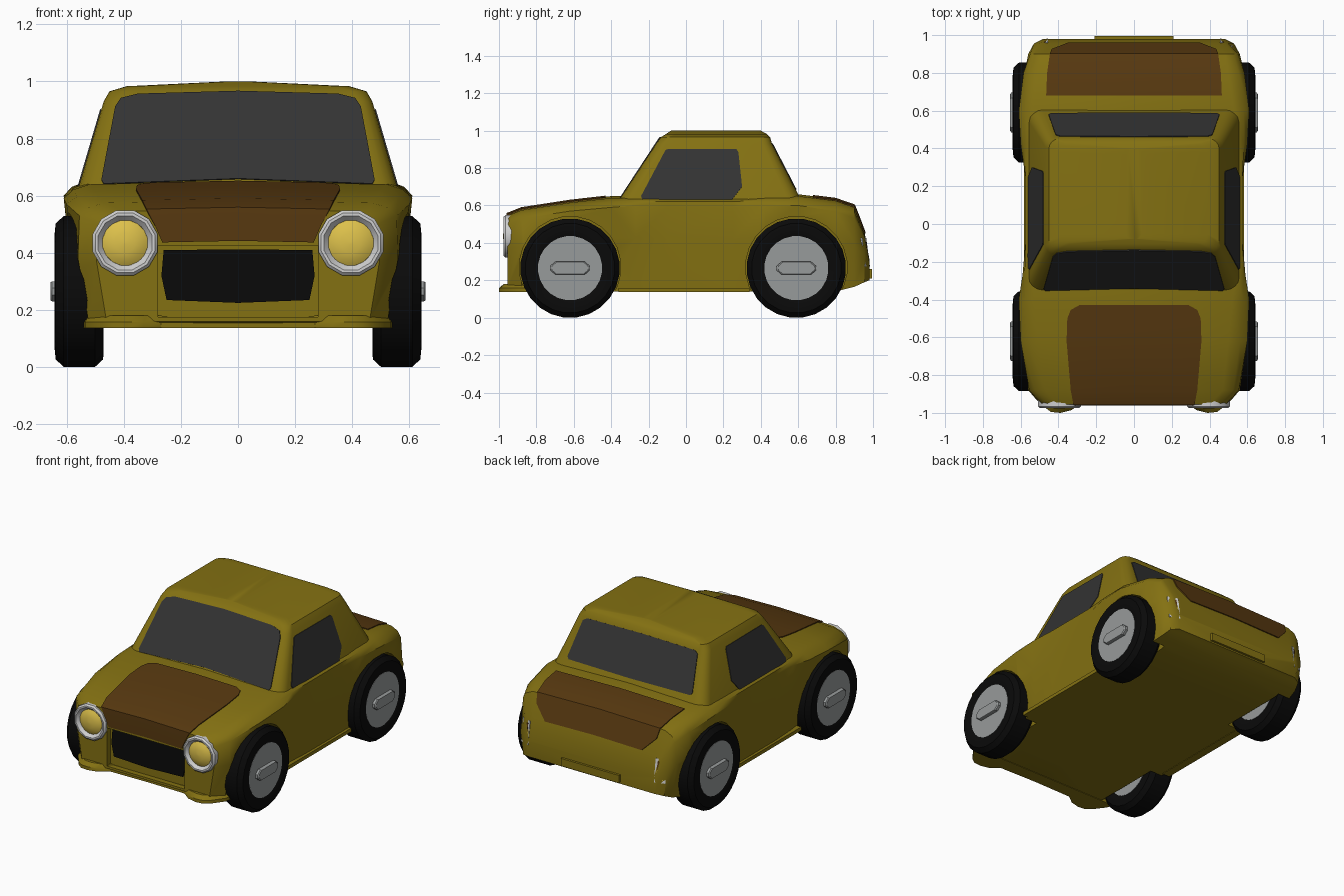
import bpy, bmesh, math
from mathutils import Vector

if "Cube" in bpy.data.objects:
    bpy.data.objects.remove(bpy.data.objects["Cube"])


def mat(name, r, g, b):
    m = bpy.data.materials.new(name)
    m.diffuse_color = (r, g, b, 1)
    m.use_nodes = True
    m.node_tree.nodes["Principled BSDF"].inputs["Base Color"].default_value = m.diffuse_color
    return m


PAINT = mat("mustard_paint", .23, .165, .006)
BROWN = mat("brown_panel", .095, .04, .005)
GLASS = mat("dark_glass", .033, .033, .033)
BLACK = mat("black_rubber", .003, .003, .003)
GREY = mat("hub_grey", .31, .325, .325)
CHROME = mat("chrome", .62, .62, .62)
LAMP = mat("lamp_yellow", .72, .53, .07)


def loft(name, rings, m, closed=False):
    """Bridge equal rings; cap the ends or join last to first."""
    bm = bmesh.new()
    vs = [[bm.verts.new(p) for p in r] for r in rings]
    n = len(rings[0])
    pairs = list(zip(vs, vs[1:])) + ([(vs[-1], vs[0])] if closed else [])
    for a, b in pairs:
        for i in range(n):
            j = (i + 1) % n
            bm.faces.new((a[i], a[j], b[j], b[i]))
    if not closed:
        bm.faces.new(vs[0])
        bm.faces.new(vs[-1])
    bmesh.ops.recalc_face_normals(bm, faces=bm.faces)
    me = bpy.data.meshes.new(name)
    bm.to_mesh(me)
    bm.free()
    me.materials.append(m)
    ob = bpy.data.objects.new(name, me)
    bpy.context.collection.objects.link(ob)
    return ob


def plate(name, pts, d, m):
    d = Vector(d)
    return loft(name, [[Vector(p) - d for p in pts], [Vector(p) + d for p in pts]], m)


def box(name, x0, x1, y0, y1, z0, z1, m):
    r = [(x0, y0), (x1, y0), (x1, y1), (x0, y1)]
    return loft(name, [[(x, y, z) for x, y in r] for z in (z0, z1)], m)


def lathe(name, axis, centre, profile, seg, m, closed=False):
    """Profile of (radius, position along axis)."""
    rings = []
    for r, a in profile:
        ring = []
        for i in range(seg):
            t = 2 * math.pi * (i + .5) / seg
            u, v = r * math.cos(t), r * math.sin(t)
            ring.append((a, centre[0] + u, centre[1] + v) if axis == 'X'
                        else (centre[0] + u, a, centre[1] + v))
        rings.append(ring)
    return loft(name, rings, m, closed)


def mirrored(half):
    """Half outline from centre line to centre line, closed by mirroring."""
    return half + [(-x, z) for x, z in reversed(half) if x > 0]


# Lower body sections: y, floor z, floor w, mid w, shoulder w, shoulder z, top w, top z
SEC = [(-.955, .16, .46, .495, .485, .50, .40, .555),
       (-.88, .14, .52, .56, .555, .53, .47, .585),
       (-.62, .14, .54, .585, .60, .57, .50, .625),
       (-.40, .14, .54, .59, .61, .59, .52, .65),
       (-.27, .14, .555, .58, .59, .60, .545, .65),
       (-.10, .14, .565, .575, .575, .59, .55, .65),
       (.25, .14, .565, .575, .575, .59, .55, .65),
       (.42, .14, .56, .585, .60, .60, .54, .655),
       (.60, .14, .56, .595, .61, .60, .53, .66),
       (.80, .14, .55, .58, .585, .57, .50, .635),
       (.90, .165, .53, .56, .55, .53, .48, .60),
       (.955, .19, .51, .53, .50, .42, .44, .455),
       (.98, .20, .46, .48, .47, .30, .43, .315)]
rings = []
for y, zb, wb, wm, ws, zs, wt, zt in SEC:
    half = [(0, zb), (wb, zb), (wm, zb + .62 * (zs - zb)), (ws, zs),
            (.5 * (ws + wt) + .012, zs + .62 * (zt - .01 - zs)), (wt, zt - .01), (0, zt)]
    rings.append([(x, y, z) for x, z in mirrored(half)])
body = loft("body", rings, PAINT)

# Wheel wells and the recess around the grille
cutters = [box("cut", -.28, .28, -1.1, -.92, .175, .425, PAINT)]
for wy in (-.62, .59):
    for s in (1, -1):
        cutters.append(lathe("cut", 'X', (wy, .27), [(.272, .455 * s), (.272, .8 * s)], 24, PAINT))
bpy.context.view_layer.objects.active = body
for c in cutters:
    c.hide_render = True
    mod = body.modifiers.new("cut", 'BOOLEAN')
    mod.operation, mod.solver, mod.object = 'DIFFERENCE', 'EXACT', c
    bpy.ops.object.modifier_apply(modifier=mod.name)
for c in cutters:
    bpy.data.objects.remove(c)


# Cabin from rounded rectangles: z, half width, front, rear, corner radius
def round_rect(z, w, f, r, rad):
    out = []
    for cx, cy, a0 in ((w - rad, r - rad, 0), (rad - w, r - rad, 90),
                       (rad - w, f + rad, 180), (w - rad, f + rad, 270)):
        for k in range(5):
            t = math.radians(a0 + 22.5 * k)
            out.append((cx + rad * math.cos(t), cy + rad * math.sin(t), z))
    return out


loft("cabin", [round_rect(*p) for p in (
    (.58, .572, -.39, .64, .08), (.64, .555, -.35, .61, .07), (.93, .47, -.16, .46, .05),
    (.965, .45, -.135, .45, .05), (.983, .39, -.105, .43, .05), (1.0, .04, -.08, .40, .03))], PAINT)

# Windows
front = mirrored([(0, .965), (.35, .955), (.41, .94), (.43, .91), (.478, .655), (.47, .64), (0, .658)])
plate("windscreen", [(x, -.35 + .655 * (z - .64), z) for x, z in front], (0, -.004, .0025), GLASS)
rear = mirrored([(0, .93), (.39, .925), (.415, .91), (.452, .705), (.44, .69), (0, .685)])
plate("rear_window", [(x, .61 - .517 * (z - .64), z) for x, z in rear], (0, .004, .002), GLASS)
side = [(-.24, .65), (-.11, .895), (-.095, .902), (.27, .90), (.28, .885),
        (.30, .70), (.23, .61), (-.22, .587)]
for s in (1, -1):
    plate("side_window", [(s * (.555 - .293 * (z - .64)), y, z) for y, z in side],
          (s * .004, 0, .001), GLASS)


# Hood and trunk lid lie on the body's top profile
def top_z(y):
    for a, b in zip(SEC, SEC[1:]):
        if a[0] <= y <= b[0]:
            return a[7] + (b[7] - a[7]) * (y - a[0]) / (b[0] - a[0])


def lid(name, rows):
    rings = []
    for y, z, w, dy, dz in rows:
        z = z or top_z(y)
        up, lo = [], []
        for x in (-w, 0, w):
            zz = z - .01 * abs(x) / .5
            up.append((x, y + .006 * dy, zz + .006 * dz))
            lo.append((x, y - .003 * dy, zz - .003 * dz))
        rings.append(up + lo[::-1])
    loft(name, rings, BROWN)


lid("hood", [(-.43, 0, .29, 0, 1), (-.455, 0, .335, 0, 1), (-.50, 0, .353, 0, 1), (-.62, 0, .357, 0, 1),
             (-.88, 0, .335, 0, 1), (-.955, 0, .32, -.7, .8), (-.955, .50, .29, -1, 0),
             (-.955, .442, .265, -1, 0)])
lid("trunk_lid", [(.68, 0, .465, 0, 1), (.80, 0, .46, 0, 1), (.90, 0, .445, .5, .9),
                  (.922, 0, .435, .9, .4), (.955, 0, .35, .9, .3)])

# Grille
plate("grille", [(x, -.923, z) for x, z in mirrored(
    [(0, .225), (.25, .235), (.268, .32), (.26, .41), (0, .412)])], (0, .004, 0), BLACK)

# Front bumper lip, dipping back in the middle
lip = mirrored([(0, -.935), (.27, -.94), (.33, -.985), (.39, -1.0), (.44, -.995),
                (.48, -.965), (.535, -.89), (.54, -.85), (0, -.85)])
loft("front_bumper", [[(x * k, y * k2, z) for x, y in lip] for z, k, k2 in
                      ((.137, 1, 1), (.158, 1, 1), (.18, .975, .975))], PAINT)

# Rear bumper
box("rear_bumper", -.21, .21, .95, .995, .21, .26, PAINT)

for s in (1, -1):
    # Sills
    box("sill", s * .53, s * .583, -.36, .34, .137, .16, PAINT)
    # Headlights
    c = (s * .395, .435)
    lathe("headlight_ring", 'Y', c, [(.118, -.91), (.118, -.965), (.108, -.975), (.098, -.975),
                                     (.08, -.955), (.08, -.91)], 12, CHROME, True)
    lathe("headlight_lens", 'Y', c, [(.082, -.94), (.08, -.957), (.062, -.968), (.035, -.975),
                                     (.005, -.978)], 16, LAMP)

    # Tail lights
    def tail(name, x0, x1, z0, z1, out, m):
        pts = [(s * x, .984 - .13 * (z - .27) - .35 * (x - .455) + out, z)
               for x, z in ((x0, z0), (x1, z0), (x1, z1), (x0, z1))]
        loft(name, [pts, [(x, y - .05, z) for x, y, z in pts]], m)
    tail("tail_light_frame", .455, .522, .275, .425, 0, CHROME)
    tail("tail_light_upper", .469, .508, .355, .408, .003, BROWN)
    tail("tail_light_lower", .469, .508, .292, .355, .003, LAMP)

    # Wheels
    for wy, end in ((-.62, "front"), (.59, "rear")):
        c = (wy, .265)
        lathe(end + "_tire", 'X', c, [(r, s * x) for r, x in (
            (.165, .48), (.20, .47), (.24, .472), (.266, .50), (.266, .61), (.24, .638),
            (.20, .642), (.17, .632))], 24, BLACK, True)
        lathe(end + "_rim", 'X', c, [(.172, s * .476), (.172, s * .634)], 24, GREY)
        pill = [(.105, .012), (.078, .035), (-.078, .035), (-.105, .012),
                (-.105, -.012), (-.078, -.035), (.078, -.035), (.105, -.012)]
        loft(end + "_hub_bar", [[(s * x, wy + u * k, .265 + v * k) for u, v in pill]
                                for x, k in ((.62, 1), (.65, 1), (.656, .92))], GREY)

# Smooth shading with sharp creases kept
bpy.ops.object.select_all(action='SELECT')
bpy.context.view_layer.objects.active = body
bpy.ops.object.shade_smooth_by_angle(angle=math.radians(35))
